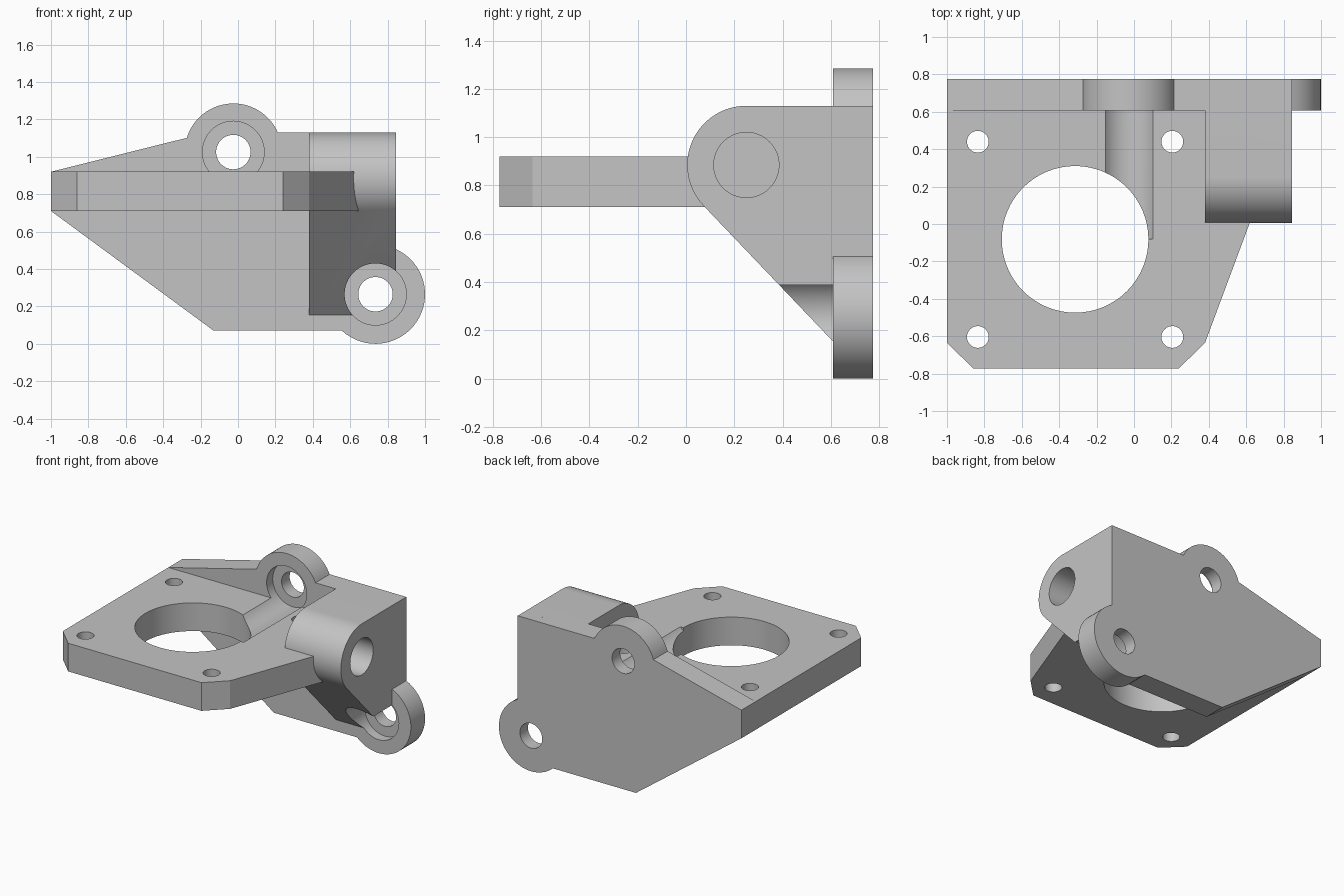
import bpy, bmesh
from math import sin, cos, radians
from mathutils import Vector

cube = bpy.data.objects.get("Cube")
if cube:
    bpy.data.objects.remove(cube)

grey = bpy.data.materials.new("light grey plastic")
grey.use_nodes = True
COLOUR = (0.55, 0.55, 0.55, 1)
grey.diffuse_color = COLOUR
grey.node_tree.nodes["Principled BSDF"].inputs["Base Color"].default_value = COLOUR


def arc(centre, r, start, end, n=32):
    """Points along an arc, angles in degrees."""
    angles = [radians(start + (end - start) * i / n) for i in range(n + 1)]
    return [(centre[0] + r * cos(a), centre[1] + r * sin(a)) for a in angles]


def prism(name, profile, axis, lo, hi):
    """Extrude a 2D profile along an axis from lo to hi."""
    place = {"x": lambda u, v, w: (w, u, v),
             "y": lambda u, v, w: (u, w, v),
             "z": lambda u, v, w: (u, v, w)}[axis]
    bm = bmesh.new()
    face = bm.faces.new([bm.verts.new(place(u, v, lo)) for u, v in profile])
    new = bmesh.ops.extrude_face_region(bm, geom=[face])["geom"]
    shift = Vector(place(0, 0, hi - lo))
    bmesh.ops.translate(bm, vec=shift, verts=[g for g in new if isinstance(g, bmesh.types.BMVert)])
    bmesh.ops.recalc_face_normals(bm, faces=bm.faces)
    mesh = bpy.data.meshes.new(name)
    bm.to_mesh(mesh)
    bm.free()
    mesh.materials.append(grey)
    obj = bpy.data.objects.new(name, mesh)
    bpy.context.collection.objects.link(obj)
    return obj


def cylinder(name, centre, r, axis, lo, hi):
    return prism(name, arc(centre, r, 0, 360, 64)[:-1], axis, lo, hi)


def combine(target, tool, operation):
    """Apply a boolean and discard the tool."""
    mod = target.modifiers.new(operation, "BOOLEAN")
    mod.operation, mod.solver, mod.object = operation, "EXACT", tool
    bpy.context.view_layer.objects.active = target
    bpy.ops.object.modifier_apply(modifier=mod.name)
    bpy.data.objects.remove(tool)


BACK, FACE = 0.775, 0.608      # rear and front of the wall plate
UPPER, LOWER = (-0.025, 1.025), (0.735, 0.265)
SHAFT = (0.25, 0.885)
BORE = (-0.315, -0.082)

# Upright wall with two round screw ears
wall = ([(-1, 0.71), (-0.13, 0.07)]
        + arc(LOWER, 0.265, -132.6, 65.5)
        + [(0.845, 1.13)]
        + arc(UPPER, 0.26, 23.8, 163)
        + [(-1, 0.92)])
bracket = prism("motor_mount_bracket", wall, "y", FACE, BACK)

# Rounded pivot block
block = arc(SHAFT, 0.245, 90, 223) + [(FACE, 0.155), (0.7, 0.155), (0.7, 1.13)]
combine(bracket, prism("pivot_block", block, "x", 0.38, 0.845), "UNION")

# Flat motor plate with clipped front corners
plate = [(-1, 0.7), (-1, -0.635), (-0.86, -0.772), (0.24, -0.772),
         (0.38, -0.635), (0.843, FACE), (0.843, 0.7)]
combine(bracket, prism("motor_plate", plate, "z", 0.71, 0.92), "UNION")

# Motor bore and four bolt holes
combine(bracket, cylinder("motor_bore", BORE, 0.392, "z", 0.6, 1), "DIFFERENCE")
for dx in (-0.52, 0.52):
    for dy in (-0.522, 0.522):
        centre = (BORE[0] + dx, BORE[1] + dy)
        combine(bracket, cylinder("bolt_hole", centre, 0.058, "z", 0.6, 1), "DIFFERENCE")

# Screw holes through the ears, with long counterbores for the heads
for centre in (UPPER, LOWER):
    combine(bracket, cylinder("screw_hole", centre, 0.092, "y", 0.5, 0.9), "DIFFERENCE")
    combine(bracket, cylinder("counterbore", centre, 0.165, "y", -0.08, 0.68), "DIFFERENCE")

# Blind pivot hole in the block
combine(bracket, cylinder("pivot_hole", SHAFT, 0.135, "x", 0.46, 1), "DIFFERENCE")

bpy.ops.object.select_all(action="DESELECT")
bracket.select_set(True)
bpy.context.view_layer.objects.active = bracket
bpy.ops.object.shade_smooth_by_angle(angle=radians(25))
